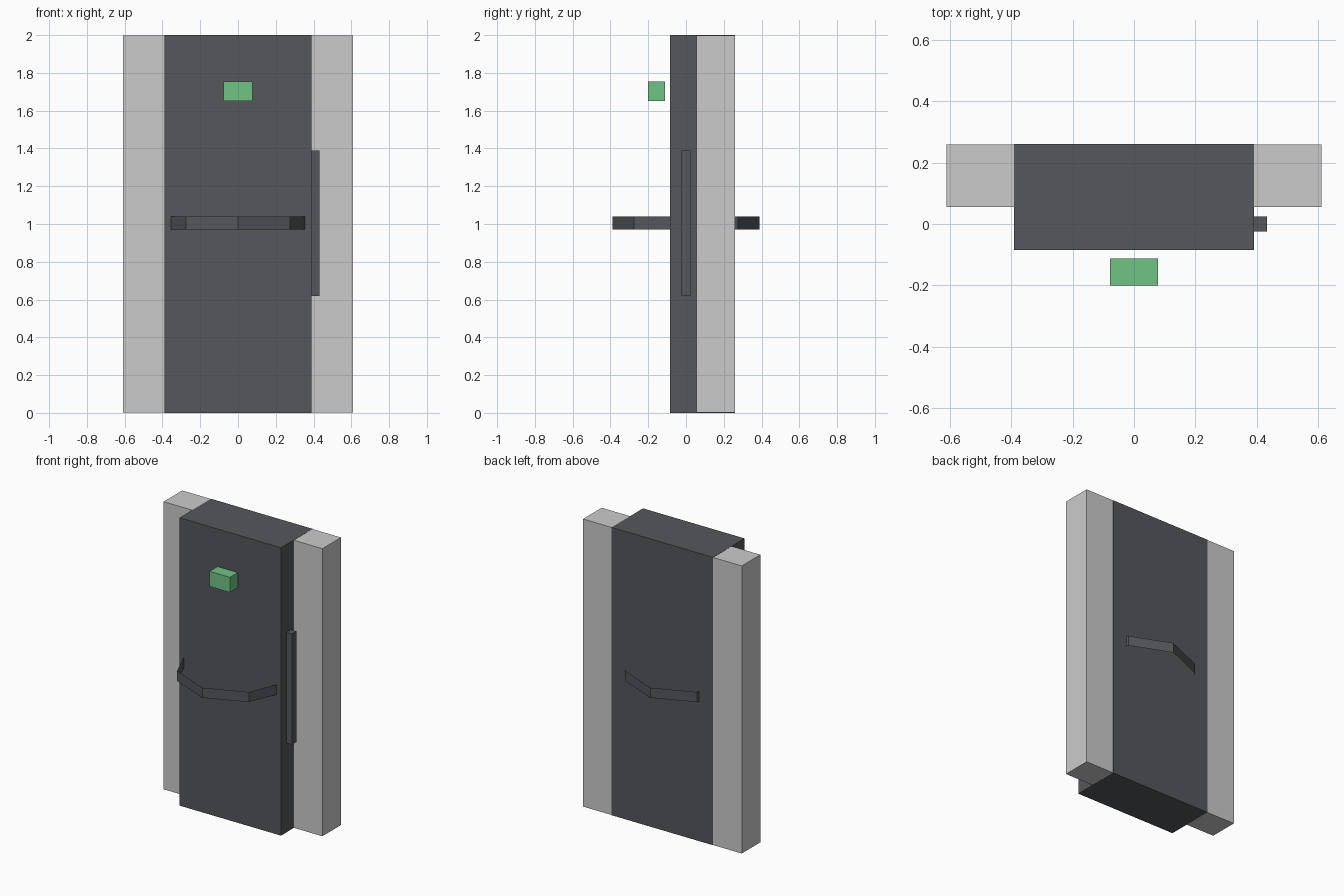
import bpy

if "Cube" in bpy.data.objects:
    bpy.data.objects.remove(bpy.data.objects["Cube"])


def material(name, rgb):
    mat = bpy.data.materials.new(name)
    mat.diffuse_color = (*rgb, 1)
    mat.use_nodes = True
    mat.node_tree.nodes["Principled BSDF"].inputs["Base Color"].default_value = mat.diffuse_color
    return mat


def finish(obj, name, mat):
    obj.name = name
    if mat:
        obj.data.materials.append(mat)
    return obj


def box(name, x, y, z, mat=None):
    """Box from (min, max) extents on each axis."""
    center = [(a + b) / 2 for a, b in (x, y, z)]
    bpy.ops.mesh.primitive_cube_add(size=1, location=center)
    obj = bpy.context.object
    obj.scale = [b - a for a, b in (x, y, z)]
    bpy.ops.object.transform_apply(location=False, rotation=False, scale=True)
    return finish(obj, name, mat)


dark = material("dark_grey", (0.09, 0.095, 0.105))
green = material("green", (0.16, 0.55, 0.23))

# Wide backing slab, a hair inside the main slab so shared planes do not flicker
box("back_slab", (-0.61, 0.61), (0.055, 0.259), (0.001, 1.999))

# Main dark slab, running through the full depth
box("main_slab", (-0.39, 0.39), (-0.085, 0.26), (0, 2), dark)

# Upright bar on the right edge
box("side_bar", (0.39, 0.432), (-0.025, 0.025), (0.62, 1.39), dark)

# Small green block floating in front
box("front_block", (-0.078, 0.078), (-0.2, -0.112), (1.65, 1.755), green)

# Thin open eight-sided band passing through the slabs
bpy.ops.mesh.primitive_cylinder_add(vertices=8, radius=0.39, depth=0.07,
                                    end_fill_type='NOTHING', location=(0, 0, 1.005))
finish(bpy.context.object, "octagonal_band", dark)
